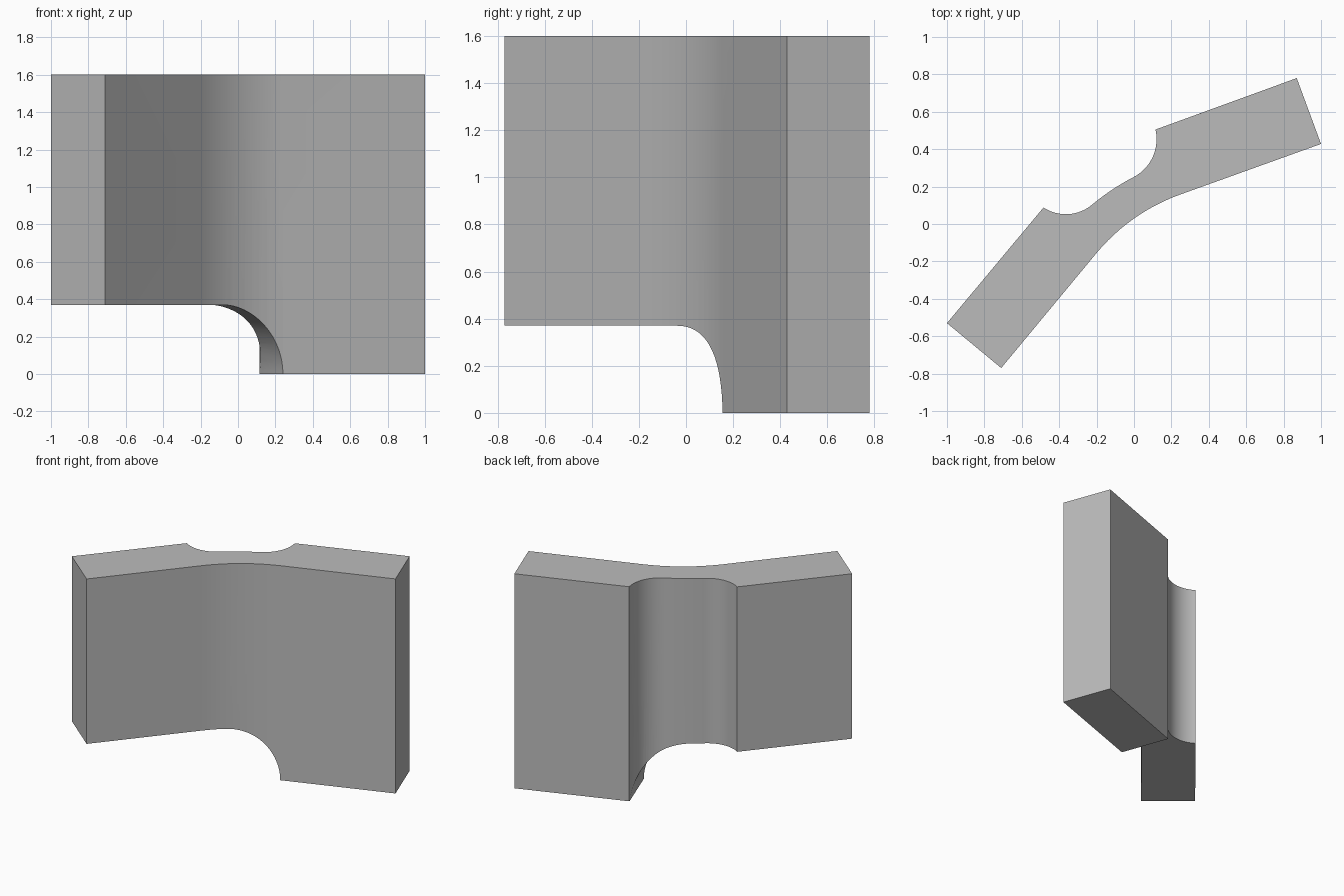
import bpy, bmesh, math
from mathutils import Vector, Matrix

cube = bpy.data.objects.get("Cube")
if cube:
    bpy.data.objects.remove(cube, do_unlink=True)

HEIGHT, STEP, HOLE_R, BLIND = 1.6, 0.37, 0.109, 0.3
RIGHT_ANGLE, LEFT_ANGLE = math.radians(20), math.radians(50)

grey = bpy.data.materials.new("plain grey")
grey.use_nodes = True
colour = (0.5, 0.5, 0.5, 1)
grey.diffuse_color = colour
grey.node_tree.nodes["Principled BSDF"].inputs["Base Color"].default_value = colour


def arc(cx, cy, start, end, steps):
    """Points on the circle round (cx, cy) from start to end, the short way."""
    a = math.atan2(start[1] - cy, start[0] - cx)
    b = math.atan2(end[1] - cy, end[0] - cx)
    turn = (b - a + math.pi) % (2 * math.pi) - math.pi
    r0 = math.hypot(start[0] - cx, start[1] - cy)
    r1 = math.hypot(end[0] - cx, end[1] - cy)
    points = []
    for i in range(steps + 1):
        t = i / steps
        r = r0 + (r1 - r0) * t
        points.append((cx + r * math.cos(a + turn * t), cy + r * math.sin(a + turn * t)))
    return points


def prism(name, outline, depth, matrix=Matrix()):
    """Extrude a flat outline along its local z."""
    bm = bmesh.new()
    face = bm.faces.new([bm.verts.new((x, y, 0)) for x, y in outline])
    moved = bmesh.ops.extrude_face_region(bm, geom=[face])["geom"]
    bmesh.ops.translate(bm, vec=(0, 0, depth),
                        verts=[v for v in moved if isinstance(v, bmesh.types.BMVert)])
    bm.transform(matrix)
    bmesh.ops.recalc_face_normals(bm, faces=bm.faces)
    mesh = bpy.data.meshes.new(name)
    bm.to_mesh(mesh)
    bm.free()
    mesh.materials.append(grey)
    obj = bpy.data.objects.new(name, mesh)
    bpy.context.collection.objects.link(obj)
    return obj


# Bent plate: two straight wings joined by a thinner curved web
web = (0.597, -0.823)
front_web = arc(*web, (-0.2, -0.155), (0.24, 0.155), 12)
right_relief = arc(-0.11, 0.45, (0.115, 0.505), (0.0, 0.252), 16)
back_web = arc(*web, (0.0, 0.252), (-0.22, 0.107), 8)
left_relief = arc(-0.364, 0.271, (-0.22, 0.107), (-0.484, 0.088), 16)
outline = ([(-0.71, -0.77)] + front_web + [(1.0, 0.428), (0.87, 0.78)]
           + right_relief + back_web[1:] + left_relief[1:] + [(-1.0, -0.53)])
bracket = prism("bracket", outline, HEIGHT)
cutters = []

# Step under the left half, rounded where it meets the tall wing
along = Vector((math.cos(RIGHT_ANGLE), math.sin(RIGHT_ANGLE), 0))
wall = along.dot(Vector((0.24, 0.155, 0)))
centre = wall - STEP
curve = arc(centre, 0, (wall, 0), (centre, STEP), 24)
profile = [(-2, -0.2), (wall, -0.2)] + curve + [(-2, STEP)]
across = Vector((0, 0, 1)).cross(along)
basis = Matrix((along, Vector((0, 0, 1)), -across)).transposed().to_4x4()
cutters.append(prism("step_cutter", profile, 4, Matrix.Translation(across * 2) @ basis))


def hole(name, start, direction, length):
    circle = [(HOLE_R * math.cos(2 * math.pi * i / 48), HOLE_R * math.sin(2 * math.pi * i / 48))
              for i in range(48)]
    turn = Vector(direction).to_track_quat('Z', 'Y').to_matrix().to_4x4()
    cutters.append(prism(name, circle, length, Matrix.Translation(start) @ turn))


# Bolt holes straight through the wings
for x, y, z, angle in ((0.617, 0.292, 1.125, RIGHT_ANGLE),
                       (0.617, 0.292, 0.487, RIGHT_ANGLE),
                       (-0.457, -0.465, 0.907, LEFT_ANGLE)):
    d = Vector((-math.sin(angle), math.cos(angle), 0))
    hole("bolt_hole_cutter", Vector((x, y, z)) - d * 0.15, d, 0.7)

# Blind holes in the top of both wings and the underside of the tall wing
for x, y in ((0.375, 0.4), (0.73, 0.53), (-0.6, -0.34)):
    hole("top_hole_cutter", (x, y, HEIGHT + 0.1), (0, 0, -1), BLIND + 0.1)
    if x > 0:
        hole("bottom_hole_cutter", (x, y, -0.1), (0, 0, 1), BLIND + 0.1)

# Cut everything, then tidy away the cutters
bpy.ops.object.select_all(action='DESELECT')
bpy.context.view_layer.objects.active = bracket
bracket.select_set(True)
for cutter in cutters:
    cutter.hide_render = True
    cut = bracket.modifiers.new("cut", 'BOOLEAN')
    cut.operation, cut.solver, cut.object = 'DIFFERENCE', 'EXACT', cutter
    bpy.ops.object.modifier_apply(modifier=cut.name)
for cutter in cutters:
    bpy.data.objects.remove(cutter, do_unlink=True)
bpy.ops.object.shade_smooth_by_angle(angle=math.radians(25))
